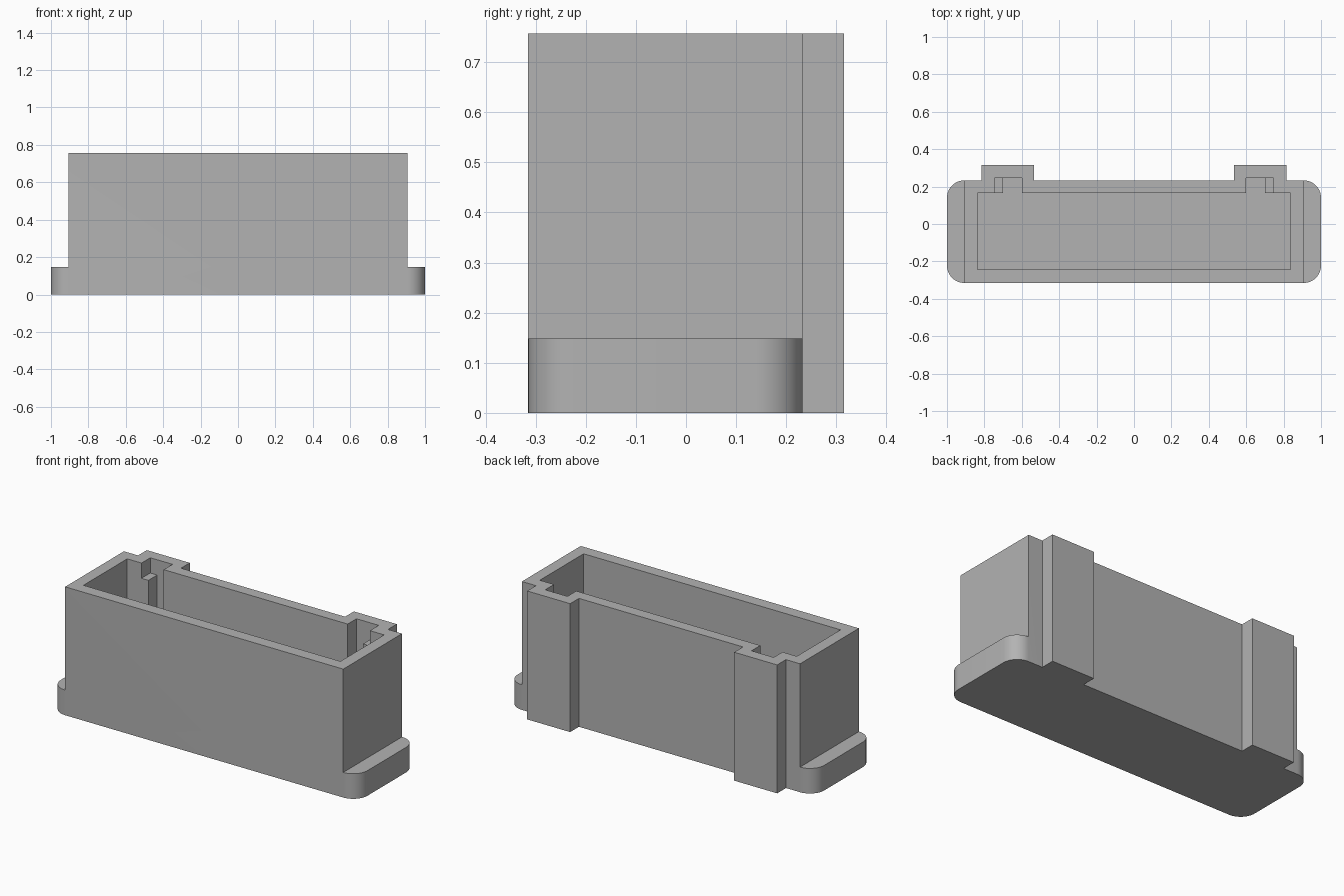
import bpy, bmesh, math

default = bpy.data.objects.get("Cube")
if default:
    bpy.data.objects.remove(default)

HEIGHT, FLANGE_TOP, FLOOR = 0.757, 0.148, 0.07
FRONT, BACK, POST_BACK = -0.315, 0.233, 0.315
BODY_X, FLANGE_X = 0.907, 1.0
RADIUS = FLANGE_X - BODY_X
ABOVE = HEIGHT + 0.1

grey = bpy.data.materials.new("plain grey")
grey.use_nodes = True
colour = (0.45, 0.45, 0.45, 1)
grey.diffuse_color = colour
grey.node_tree.nodes["Principled BSDF"].inputs["Base Color"].default_value = colour


def prism(name, outline, z0, z1):
    """Extrude a flat outline from z0 to z1."""
    bm = bmesh.new()
    face = bm.faces.new([bm.verts.new((x, y, z0)) for x, y in outline])
    top = bmesh.ops.extrude_face_region(bm, geom=[face])["geom"]
    bmesh.ops.translate(bm, vec=(0, 0, z1 - z0),
                        verts=[v for v in top if isinstance(v, bmesh.types.BMVert)])
    bmesh.ops.recalc_face_normals(bm, faces=bm.faces)
    mesh = bpy.data.meshes.new(name)
    bm.to_mesh(mesh)
    bm.free()
    obj = bpy.data.objects.new(name, mesh)
    bpy.context.collection.objects.link(obj)
    mesh.materials.append(grey)
    return obj


def box(name, x0, x1, y0, y1, z0, z1):
    return prism(name, [(x0, y0), (x1, y0), (x1, y1), (x0, y1)], z0, z1)


def corner(cx, cy, start, steps=12):
    """Quarter circle of the rounded flange."""
    angles = [math.radians(start + 90 * i / steps) for i in range(steps + 1)]
    return [(cx + RADIUS * math.cos(a), cy + RADIUS * math.sin(a)) for a in angles]


# Footprint: rounded ends and two square posts on the back
half = corner(BODY_X, FRONT + RADIUS, -90) + corner(BODY_X, BACK - RADIUS, 0)
half += [(0.815, BACK), (0.815, POST_BACK), (0.535, POST_BACK), (0.535, BACK)]
housing = prism("housing", half + [(-x, y) for x, y in reversed(half)], 0, HEIGHT)

# Main cavity
cutters = [box("cavity_cutter", -0.838, 0.838, -0.243, 0.165, FLOOR, ABOVE)]
for s, side in ((1, "left"), (-1, "right")):
    # Ends cut down to the low flange
    cutters.append(box(side + "_end_cutter", *sorted((s * BODY_X, s * 1.2)),
                       -0.5, 0.5, FLANGE_TOP, ABOVE))
    # Deep slot inside each post, with a shallow step beside it
    cutters.append(box(side + "_slot_cutter", *sorted((s * 0.6, s * 0.70)),
                       0.1, 0.247, FLOOR, ABOVE))
    cutters.append(box(side + "_step_cutter", *sorted((s * 0.65, s * 0.745)),
                       0.1, 0.247, 0.667, ABOVE))

bpy.context.view_layer.objects.active = housing
for cutter in cutters:
    cutter.hide_render = True
    mod = housing.modifiers.new(cutter.name, "BOOLEAN")
    mod.operation = "DIFFERENCE"
    mod.solver = "EXACT"
    mod.object = cutter
    bpy.ops.object.modifier_apply(modifier=mod.name)
    bpy.data.objects.remove(cutter)

# Smooth rounded corners, crisp edges elsewhere
bpy.ops.object.select_all(action="DESELECT")
housing.select_set(True)
bpy.ops.object.shade_smooth_by_angle(angle=math.radians(30))
